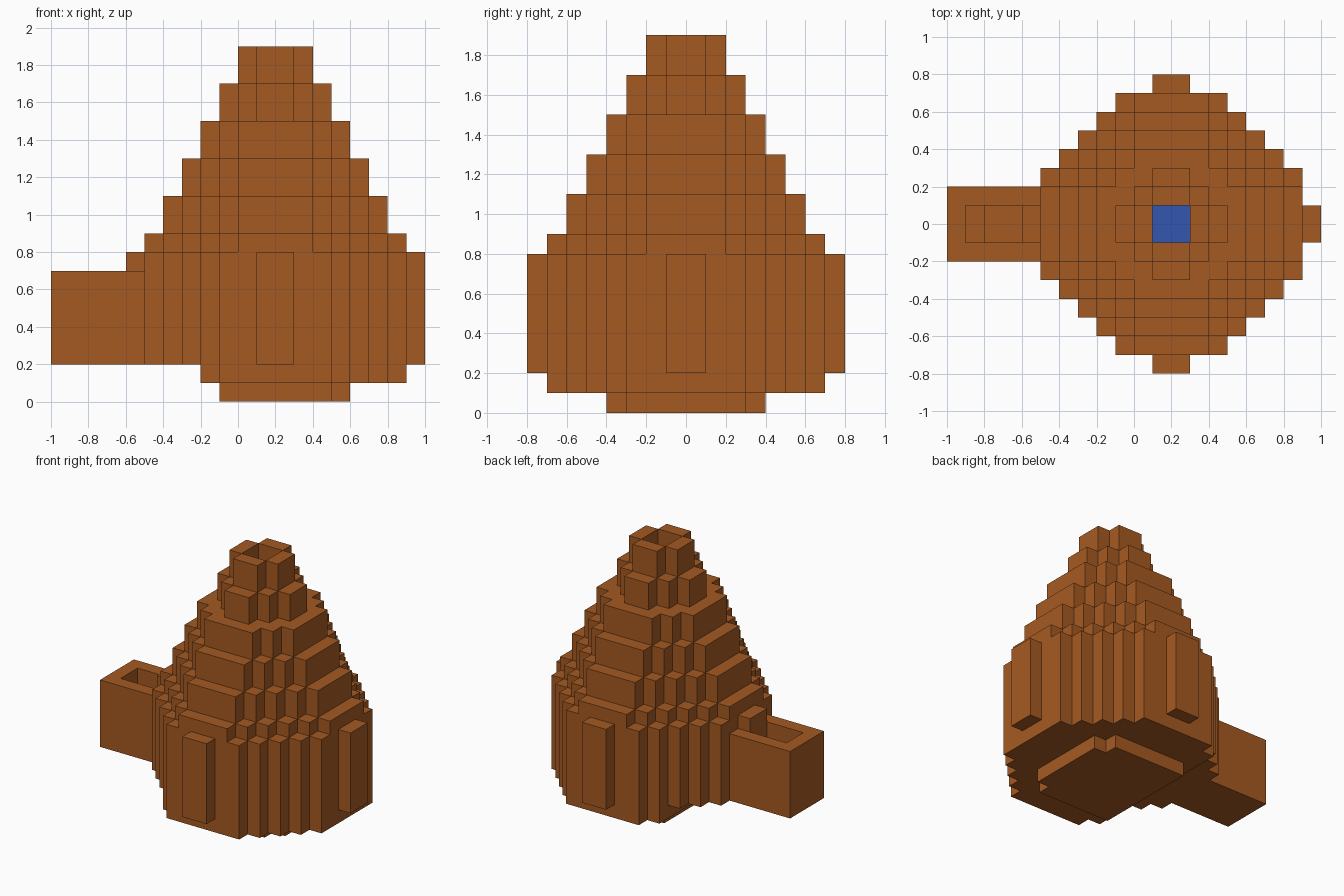
import bpy
import bmesh

cube = bpy.data.objects.get("Cube")
if cube:
    bpy.data.objects.remove(cube, do_unlink=True)

U = 0.1          # size of one block
CX = 0.2         # axis of the round body


def make_material(name, rgb):
    mat = bpy.data.materials.new(name)
    mat.use_nodes = True
    mat.diffuse_color = (*rgb, 1)
    mat.node_tree.nodes["Principled BSDF"].inputs["Base Color"].default_value = (*rgb, 1)
    return mat


CLAY = make_material("brown clay", (0.376, 0.102, 0.016))
WATER = make_material("blue water", (0.034, 0.093, 0.434))


def prism(name, outline, z0, z1, mat=CLAY):
    """Extrude a counter-clockwise outline from z0 to z1."""
    bm = bmesh.new()
    base = bm.faces.new([bm.verts.new((x, y, z0)) for x, y in outline])
    top = bmesh.ops.extrude_face_region(bm, geom=[base], use_keep_orig=True)["geom"]
    verts = [v for v in top if isinstance(v, bmesh.types.BMVert)]
    bmesh.ops.translate(bm, verts=verts, vec=(0, 0, z1 - z0))
    bmesh.ops.recalc_face_normals(bm, faces=bm.faces)
    mesh = bpy.data.meshes.new(name)
    bm.to_mesh(mesh)
    bm.free()
    mesh.materials.append(mat)
    obj = bpy.data.objects.new(name, mesh)
    bpy.context.collection.objects.link(obj)
    return obj


def box(name, x0, x1, y, z0, z1, mat=CLAY):
    return prism(name, [(x0, -y), (x1, -y), (x1, y), (x0, y)], z0, z1, mat)


def stepped_outline(half_rows, left_limit):
    """Blocky round outline from row half-widths, listed from the middle out."""
    rows = half_rows[::-1] + half_rows
    n = len(half_rows)
    right, left = [], []
    for i, w in enumerate(rows):
        for y in (i - n, i - n + 1):
            right.append((CX + w * U, y * U))
            left.append((CX - min(w, left_limit) * U, y * U))
    points = []
    for p in right + left[::-1]:
        if not points or p != points[-1]:
            points.append(p)
    return points


def diamond(radius, flat):
    """Row half-widths of a stepped circle whose sides are flat for some blocks."""
    return [min(radius, radius + flat - 1 - j) for j in range(radius)]


def cut(obj, cutter):
    mod = obj.modifiers.new("opening", 'BOOLEAN')
    mod.operation = 'DIFFERENCE'
    mod.solver = 'EXACT'
    mod.object = cutter
    bpy.context.view_layer.objects.active = obj
    bpy.ops.object.modifier_apply(modifier=mod.name)


# Layers: name, row half-widths, left limit, bottom, top
belly = diamond(7, 3)
belly[0] = 8
belly.append(1)
layers = [
    ("foot", diamond(4, 3), 3, 0, 0.1),
    ("base", diamond(7, 3), 4, 0.1, 0.2),
    ("belly", belly, 8, 0.2, 0.8),
    ("shoulder", diamond(7, 2), 7, 0.8, 0.9),
]
for step, radius in enumerate((6, 5, 4)):
    z = 0.9 + 0.2 * step
    layers.append((f"upper_tier_{step + 1}", diamond(radius, 2), radius, z, z + 0.2))
layers += [
    ("neck", diamond(3, 1), 3, 1.5, 1.7),
    ("rim", diamond(2, 1), 2, 1.7, 1.9),
]

# Body with an open shaft down its axis
shaft = box("shaft_cutter", CX - U, CX + U, U, 0.3, 2.0)
for name, rows, limit, z0, z1 in layers:
    part = prism(name, stepped_outline(rows, limit), z0, z1)
    if z1 > 0.3:
        cut(part, shaft)
box("water", CX - U, CX + U, U, 0.3, 0.308, WATER)

# Spout with a stepped opening
spout = box("spout", -1.0, -0.5, 0.2, 0.2, 0.7)
channel = box("spout_channel_cutter", -0.9, -0.6, U, 0.3, 0.9)
cut(spout, channel)
box("spout_step", -0.9, -0.8, U, 0.3, 0.4)

for helper in (shaft, channel):
    bpy.data.objects.remove(helper, do_unlink=True)
